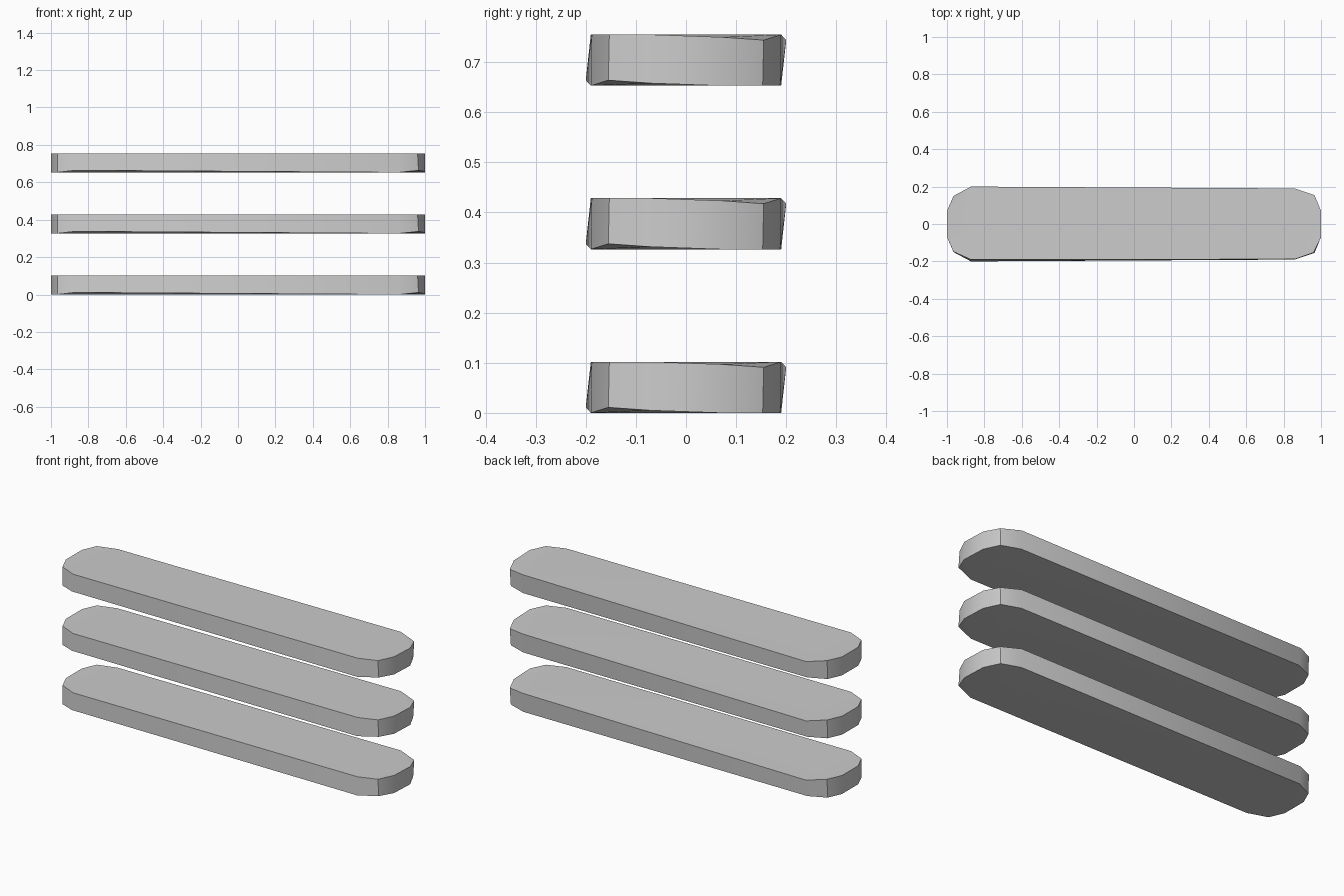
import bpy, bmesh, math

cube = bpy.data.objects.get("Cube")
if cube:
    bpy.data.objects.remove(cube, do_unlink=True)

# Single grey material
grey = bpy.data.materials.new("plain_grey")
grey.use_nodes = True
colour = (0.6, 0.6, 0.6, 1)
grey.diffuse_color = colour
grey.node_tree.nodes["Principled BSDF"].inputs["Base Color"].default_value = colour

THICK = 0.102
# Underside outline, with two slightly lifted corners on the front edge
OUTLINE = [(-1, .07, 0), (-1, -.07, 0), (-.965, -.15, 0), (-.872, -.2, .011),
           (.86, -.19, 0), (.965, -.155, .011), (1, -.07, .005), (1, .07, 0),
           (.96, .153, 0), (.86, .188, 0), (-.872, .19, 0), (-.965, .148, 0)]


def make_slat(name, z):
    bm = bmesh.new()
    # The top is the underside turned half a turn about the long axis
    lower = [bm.verts.new(p) for p in OUTLINE]
    turned = [bm.verts.new((x, -y, THICK - h)) for x, y, h in OUTLINE]
    n = len(OUTLINE)
    upper = [turned[(1 - i) % n] for i in range(n)]
    caps = [bm.faces.new(lower[::-1]), bm.faces.new(upper)]
    for i in range(n):
        j = (i + 1) % n
        bm.faces.new((lower[i], lower[j], upper[j], upper[i]))
    bmesh.ops.triangulate(bm, faces=caps)
    bmesh.ops.recalc_face_normals(bm, faces=bm.faces)
    mesh = bpy.data.meshes.new(name)
    bm.to_mesh(mesh)
    bm.free()
    mesh.materials.append(grey)
    slat = bpy.data.objects.new(name, mesh)
    slat.location.z = z
    bpy.context.collection.objects.link(slat)
    return slat


# Three stacked slats
bpy.ops.object.select_all(action='DESELECT')
for k, label in enumerate(("lower_slat", "middle_slat", "upper_slat")):
    slat = make_slat(label, k * 0.3265)
    slat.select_set(True)
    bpy.context.view_layer.objects.active = slat
bpy.ops.object.shade_smooth_by_angle(angle=math.radians(35))
